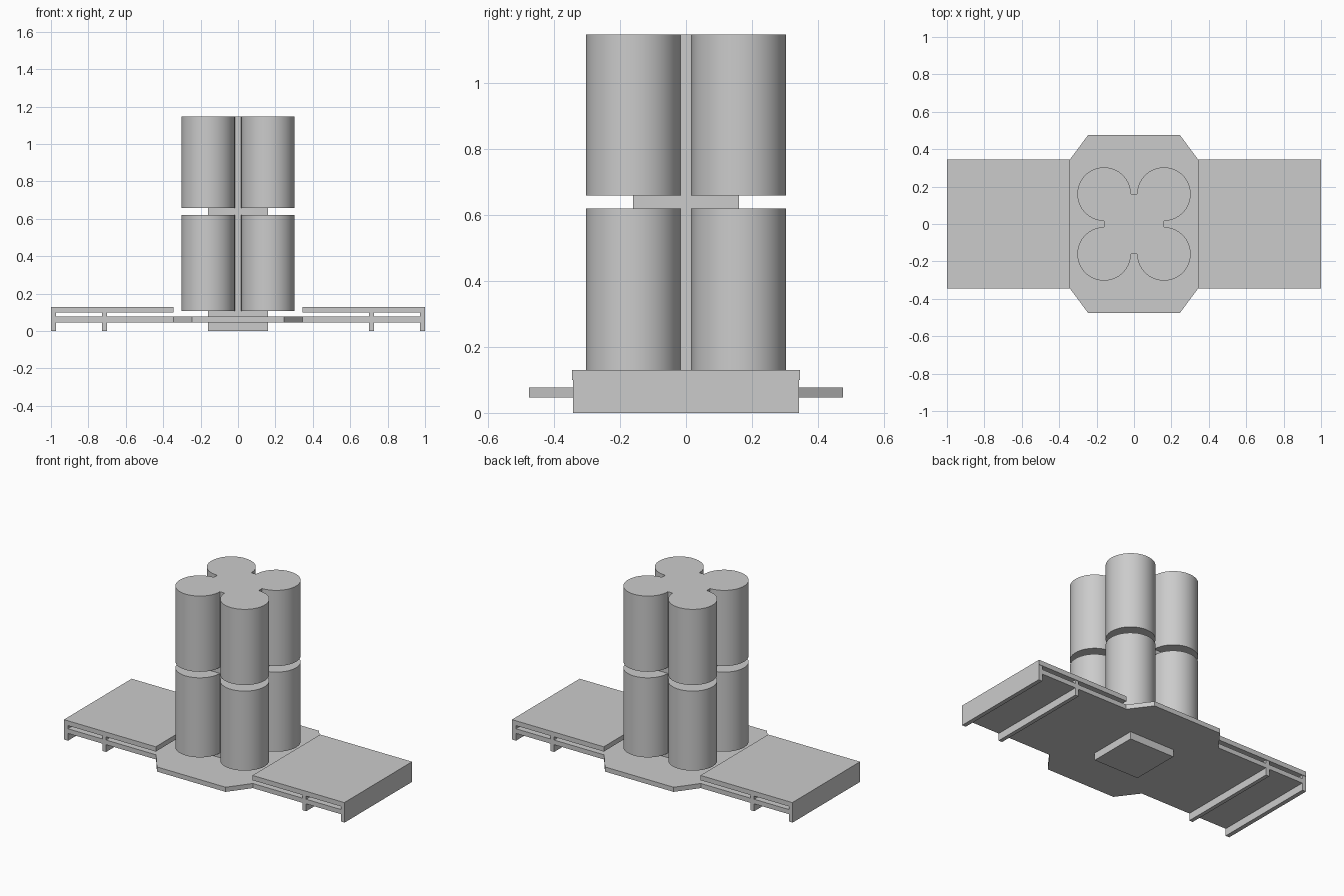
import bpy, bmesh, math

cube = bpy.data.objects.get("Cube")
if cube:
    bpy.data.objects.remove(cube, do_unlink=True)

grey = bpy.data.materials.new("light_grey")
grey.use_nodes = True
COLOUR = (0.6, 0.6, 0.6, 1)
grey.diffuse_color = COLOUR
grey.node_tree.nodes["Principled BSDF"].inputs["Base Color"].default_value = COLOUR


def prism(name, outline, z0, z1):
    """Extrude a flat outline from z0 up to z1."""
    bm = bmesh.new()
    face = bm.faces.new([bm.verts.new((x, y, z0)) for x, y in outline])
    top = bmesh.ops.extrude_face_region(bm, geom=[face])["geom"]
    bmesh.ops.translate(bm, vec=(0, 0, z1 - z0),
                        verts=[v for v in top if isinstance(v, bmesh.types.BMVert)])
    bmesh.ops.recalc_face_normals(bm, faces=bm.faces)
    mesh = bpy.data.meshes.new(name)
    bm.to_mesh(mesh)
    bm.free()
    mesh.materials.append(grey)
    obj = bpy.data.objects.new(name, mesh)
    bpy.context.collection.objects.link(obj)
    return obj


def box(name, x0, x1, y, z0, z1):
    return prism(name, [(x0, -y), (x1, -y), (x1, y), (x0, y)], z0, z1)


def cylinder(name, x, y, r, z0, z1):
    bpy.ops.mesh.primitive_cylinder_add(vertices=64, radius=r, depth=z1 - z0,
                                        location=(x, y, (z0 + z1) / 2))
    obj = bpy.context.object
    obj.name = name
    obj.data.materials.append(grey)
    bpy.ops.object.shade_smooth_by_angle(angle=math.radians(30))


HALF = 0.342      # half depth of the wings
CORE = 0.16       # half width of the core, also the tower offset

# Deck: chamfered centre with two straight wings
quarter = [(1, HALF), (0.345, HALF), (0.245, 0.476)]
outline = quarter + [(-x, y) for x, y in reversed(quarter)]
outline += [(-x, -y) for x, y in outline]
prism("deck", outline, 0.047, 0.077)

# Square core standing through the deck
box("core", -CORE, CORE, CORE, 0, 1.147)

# Four round towers, each in two storeys
for sx, side in ((-1, "right"), (1, "left")):
    for sy, end in ((-1, "front"), (1, "back")):
        for level, z0, z1 in (("lower", 0.107, 0.62), ("upper", 0.659, 1.147)):
            cylinder(f"{level}_tower_{end}_{side}", sx * CORE, sy * CORE, 0.143, z0, z1)

# Raised wing roofs with beams above and below the deck
for s, side in ((-1, "right"), (1, "left")):
    def wing_box(name, x0, x1, y, z0, z1):
        box(f"{name}_{side}", *sorted((s * x0, s * x1)), y, z0, z1)

    wing_box("wing_roof", 0.345, 1, 0.345, 0.099, 0.13)
    for where, x0, x1 in (("inner", 0.701, 0.726), ("outer", 0.973, 1)):
        wing_box(f"{where}_foot_beam", x0, x1, HALF, 0, 0.047)
        wing_box(f"{where}_spacer_beam", x0, x1, HALF, 0.077, 0.099)
